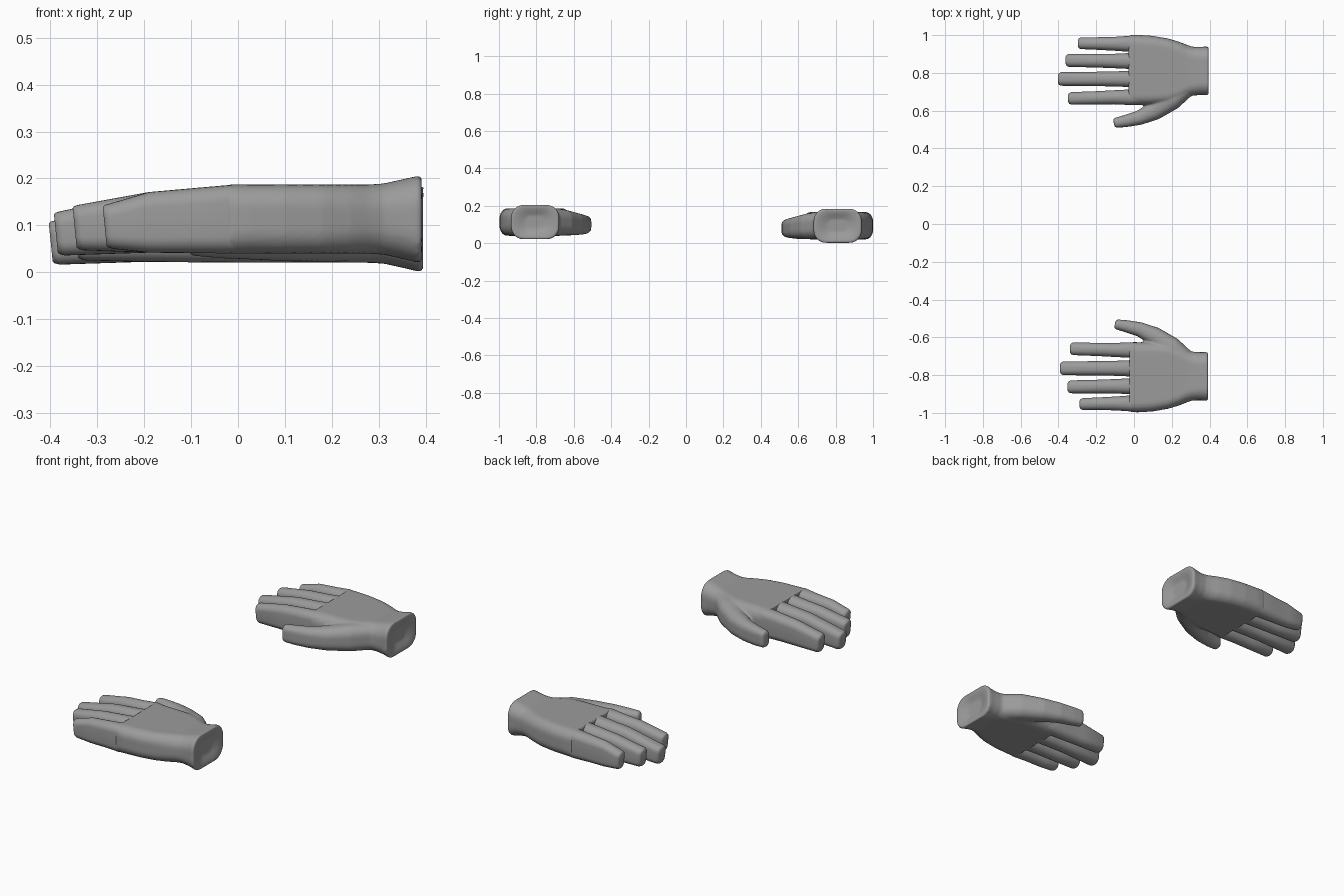
import bpy, bmesh, math

if "Cube" in bpy.data.objects:
    bpy.data.objects.remove(bpy.data.objects["Cube"])

skin = bpy.data.materials.new("plain grey")
skin.diffuse_color = (0.33, 0.33, 0.33, 1)
skin.use_nodes = True
skin.node_tree.nodes["Principled BSDF"].inputs["Base Color"].default_value = skin.diffuse_color


def ring(x, y, hw, z0, z1, r, yaw=0.0, lean=0.0):
    """Rounded-rectangle cross-section standing across a path."""
    hh, zc = (z1 - z0) / 2, (z0 + z1) / 2
    r = min(r, hw * 0.98, hh * 0.98)
    pts = []
    for q, (sy, sz) in enumerate([(1, 1), (-1, 1), (-1, -1), (1, -1)]):
        for k in range(7):
            a = math.pi / 2 * (q + k / 6)
            u = sy * (hw - r) + r * math.cos(a)
            w = sz * (hh - r) + r * math.sin(a)
            pts.append((x - u * math.sin(yaw) + lean * w,
                        y + u * math.cos(yaw), zc + w))
    return pts


def loft(bm, rings, place):
    """Skin a row of rings and close both ends."""
    rows = [[bm.verts.new(place(p)) for p in row] for row in rings]
    n = len(rows[0])
    for a, b in zip(rows, rows[1:]):
        for i in range(n):
            j = (i + 1) % n
            bm.faces.new((a[i], a[j], b[j], b[i]))
    bm.faces.new(rows[0])
    bm.faces.new(rows[-1])


def make(name, lofts, place):
    bm = bmesh.new()
    for rings in lofts:
        loft(bm, rings, place)
    bmesh.ops.recalc_face_normals(bm, faces=bm.faces)
    me = bpy.data.meshes.new(name)
    bm.to_mesh(me)
    bm.free()
    me.materials.append(skin)
    ob = bpy.data.objects.new(name, me)
    bpy.context.collection.objects.link(ob)
    bpy.ops.object.select_all(action='DESELECT')
    ob.select_set(True)
    bpy.context.view_layer.objects.active = ob
    bpy.ops.object.shade_smooth_by_angle(angle=math.radians(55))
    return ob


# palm and wrist: x, outer y, inner y, bottom, top, corner radius
PALM = [(-0.024, -0.995, -0.626, 0.04, 0.187, 0.045),
        (0.02, -0.997, -0.626, 0.04, 0.187, 0.05),
        (0.10, -0.992, -0.628, 0.04, 0.187, 0.05),
        (0.18, -0.978, -0.632, 0.04, 0.187, 0.05),
        (0.24, -0.960, -0.648, 0.04, 0.187, 0.055),
        (0.28, -0.944, -0.666, 0.04, 0.187, 0.06),
        (0.31, -0.934, -0.676, 0.038, 0.189, 0.06),
        (0.35, -0.933, -0.679, 0.029, 0.198, 0.065),
        (0.386, -0.936, -0.678, 0.020, 0.206, 0.065),
        # rolled rim and hollow wrist end
        (0.393, -0.930, -0.684, 0.026, 0.200, 0.065),
        (0.388, -0.905, -0.709, 0.046, 0.180, 0.06),
        (0.374, -0.860, -0.754, 0.078, 0.148, 0.03)]

# thumb: x, y, half width, bottom, top, radius, yaw
THUMB = [(-0.101, -0.530, 0.017, 0.066, 0.135, 0.017, -0.2),
         (-0.094, -0.531, 0.026, 0.055, 0.145, 0.025, -0.2),
         (-0.04, -0.541, 0.032, 0.050, 0.149, 0.03, -0.22),
         (0.03, -0.558, 0.038, 0.047, 0.154, 0.035, -0.3),
         (0.11, -0.595, 0.049, 0.043, 0.164, 0.045, -0.45),
         (0.20, -0.660, 0.060, 0.042, 0.180, 0.05, -0.55),
         (0.28, -0.735, 0.060, 0.045, 0.183, 0.05, -0.6)]

# fingers: name, tip x, tip y, base y, tip half width, base half width, tip bottom, tip top
FINGERS = [("index_finger", -0.335, -0.661, -0.667, 0.033, 0.041, 0.045, 0.143),
           ("middle_finger", -0.388, -0.764, -0.764, 0.036, 0.043, 0.036, 0.130),
           ("ring_finger", -0.348, -0.862, -0.859, 0.034, 0.042, 0.047, 0.144),
           ("little_finger", -0.284, -0.953, -0.950, 0.031, 0.042, 0.050, 0.146)]


def finger_rings(tx, ty, by, tw, bw, z0, z1):
    rows = []
    # rounded tip
    for d, k in ((0, 0.66), (0.004, 0.86), (0.014, 1.0)):
        m, h = (z0 + z1) / 2, (z1 - z0) / 2 * (0.6 + 0.4 * k)
        rows.append(ring(tx + d, ty, tw * k, m - h, m + h, 0.028, lean=-0.1))
    # shaft, gently arched on top, running into the palm
    mid = -0.19
    rows.append(ring(mid, (ty + by) / 2, tw + 0.002, 0.042, 0.171, 0.034))
    rows.append(ring(-0.10, by, (tw + bw) / 2, 0.041, 0.179, 0.036))
    rows.append(ring(-0.02, by, bw, 0.0405, 0.186, 0.037))
    rows.append(ring(0.03, by, bw - 0.006, 0.046, 0.181, 0.03))
    return rows


def hand(side, place):
    palm = [ring(x, (a + b) / 2, (b - a) / 2, z0, z1, r)
            for x, a, b, z0, z1, r in PALM]
    thumb = [ring(*t) for t in THUMB]
    body = make(side + "_palm_and_thumb", [palm, thumb], place)
    # blend the thumb into the palm
    rem = body.modifiers.new("blend", 'REMESH')
    rem.mode = 'VOXEL'
    rem.voxel_size = 0.006
    rem.use_smooth_shade = True
    sm = body.modifiers.new("soften", 'SMOOTH')
    sm.factor = 0.5
    sm.iterations = 6
    for name, *spec in FINGERS:
        make(side + "_" + name, [finger_rings(*spec)], place)


# front hand, then its mirrored partner set slightly lower
hand("front", lambda p: p)
hand("back", lambda p: (p[0] * 1.018 - 0.004, 0.004 - p[1], p[2] - 0.0195))
